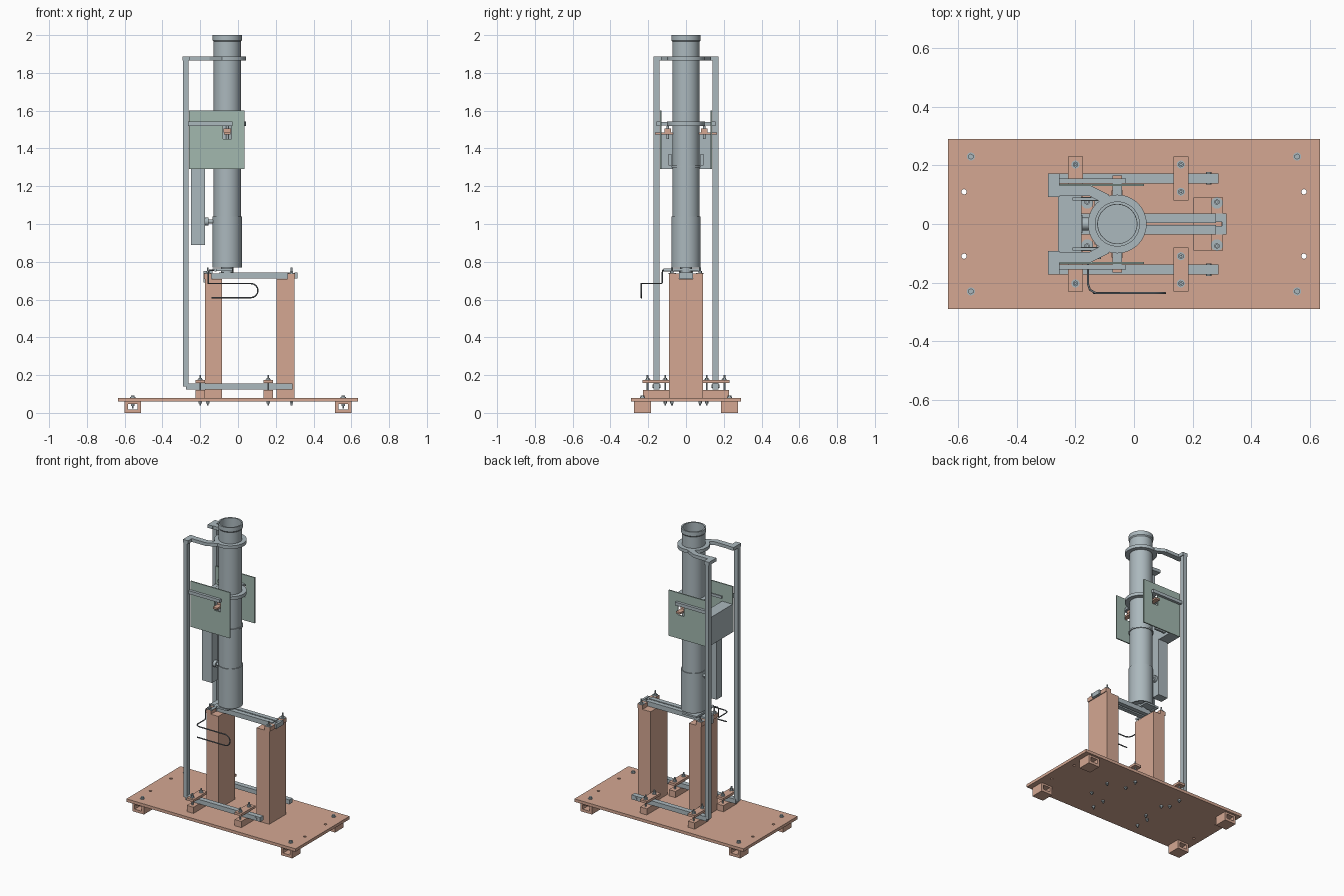
import bpy, bmesh, math
from mathutils import Vector, Matrix

if "Cube" in bpy.data.objects:
    bpy.data.objects.remove(bpy.data.objects["Cube"])


def material(name, rgb):
    m = bpy.data.materials.new(name)
    m.diffuse_color = (*rgb, 1)
    m.use_nodes = True
    m.node_tree.nodes["Principled BSDF"].inputs["Base Color"].default_value = m.diffuse_color
    return m


WOOD = material("wood", (0.66, 0.39, 0.29))
STEEL = material("steel", (0.41, 0.48, 0.51))
GREEN = material("green_sheet", (0.36, 0.48, 0.43))
DARK = material("dark_pipe", (0.15, 0.17, 0.19))
TX = -0.057  # tube axis


def finish(name, bm, mat, smooth=False):
    bmesh.ops.recalc_face_normals(bm, faces=bm.faces[:])
    me = bpy.data.meshes.new(name)
    bm.to_mesh(me)
    bm.free()
    ob = bpy.data.objects.new(name, me)
    bpy.context.collection.objects.link(ob)
    me.materials.append(mat)
    if smooth:
        bpy.ops.object.select_all(action='DESELECT')
        bpy.context.view_layer.objects.active = ob
        ob.select_set(True)
        bpy.ops.object.shade_smooth_by_angle()
    return ob


def box(name, x0, x1, y0, y1, z0, z1, mat=STEEL):
    bm = bmesh.new()
    m = Matrix.Translation(((x0 + x1) / 2, (y0 + y1) / 2, (z0 + z1) / 2)) @ Matrix.Diagonal(
        (abs(x1 - x0), abs(y1 - y0), abs(z1 - z0), 1))
    bmesh.ops.create_cube(bm, size=1, matrix=m)
    return finish(name, bm, mat)


def rod(name, a, b, r, mat=STEEL, n=16):
    a, b = Vector(a), Vector(b)
    d = b - a
    m = Matrix.Translation((a + b) / 2) @ d.to_track_quat('Z', 'Y').to_matrix().to_4x4()
    bm = bmesh.new()
    bmesh.ops.create_cone(bm, cap_ends=True, segments=n, radius1=r, radius2=r,
                          depth=d.length, matrix=m)
    return finish(name, bm, mat, n > 6)


def lathe(name, pts, mat=STEEL, closed=True, n=64):
    # spin an (r, z) profile around the tube axis
    bm = bmesh.new()
    vs = [bm.verts.new((TX + r, 0, z)) for r, z in pts]
    es = [bm.edges.new(p) for p in zip(vs, vs[1:] + vs[:1] if closed else vs[1:])]
    bmesh.ops.spin(bm, geom=vs + es, cent=(TX, 0, 0), axis=(0, 0, 1),
                   angle=math.tau, steps=n)
    bmesh.ops.remove_doubles(bm, verts=bm.verts[:], dist=1e-5)
    return finish(name, bm, mat, True)


def prism(name, pts, z0, z1, mat=STEEL):
    bm = bmesh.new()
    f = bm.faces.new([bm.verts.new((x, y, z0)) for x, y in pts])
    g = bmesh.ops.extrude_face_region(bm, geom=[f])['geom']
    bmesh.ops.translate(bm, vec=(0, 0, z1 - z0),
                        verts=[v for v in g if isinstance(v, bmesh.types.BMVert)])
    return finish(name, bm, mat)


def cut(ob, cutter):
    mod = ob.modifiers.new("cut", 'BOOLEAN')
    mod.object, mod.operation, mod.solver = cutter, 'DIFFERENCE', 'EXACT'
    bpy.context.view_layer.objects.active = ob
    bpy.ops.object.modifier_apply(modifier=mod.name)
    bpy.data.objects.remove(cutter)


def bolt(name, x, y, z0, z1, nut):
    # threaded rod with washer and hex nut, plus a nut under the base
    rod(name + "_rod", (x, y, z0), (x, y, z1), 0.005, n=12)
    rod(name + "_washer", (x, y, nut), (x, y, nut + 0.003), 0.014)
    rod(name + "_nut", (x, y, nut + 0.003), (x, y, nut + 0.012), 0.010, n=6)
    if z0 < 0.06:
        rod(name + "_lower_nut", (x, y, 0.05), (x, y, 0.06), 0.010, n=6)


# base board with four through holes, feet and foot bolts
base = box("base_board", -0.635, 0.635, -0.29, 0.29, 0.06, 0.08, WOOD)
for sx in (-1, 1):
    for sy in (-1, 1):
        cut(base, rod("hole", (sx * 0.58, sy * 0.11, 0), (sx * 0.58, sy * 0.11, 0.2), 0.009))
        x, y = sx * 0.557, sy * 0.23
        foot = box("foot", x - 0.043, x + 0.043, y - 0.045, y + 0.045, 0, 0.06, WOOD)
        cut(foot, box("slot", x - 0.026, x + 0.026, y - 0.1, y + 0.1, 0.018, 0.048))
        bolt("foot_bolt", x, y, 0.022, 0.093, 0.08)
        rod("foot_nut", (x, y, 0.036), (x, y, 0.047), 0.010, n=6)

# timber columns with lugs, tie rods and washers
for x0, x1, bx in ((-0.175, -0.085, -0.16), (0.203, 0.298, 0.283)):
    box("column", x0, x1, -0.09, 0.09, 0.08, 0.71, WOOD)
    for s in (-1, 1):
        box("column_lug", bx - 0.02, bx + 0.02, s * 0.036, s * 0.09, 0.71, 0.738, WOOD)
        bolt("column_bolt", bx, s * 0.075, 0.04, 0.77, 0.738)
        rod("column_washer", (bx, s * 0.072, 0.736), (bx, s * 0.072, 0.741), 0.02)

# paired beam across the columns
for s in (-1, 1):
    box("cross_beam", -0.175, 0.30, s * 0.006, s * 0.035, 0.712, 0.738)
    box("beam_flange", -0.1, 0.28, s * 0.004, s * 0.035, 0.738, 0.744)
box("beam_end_plate", 0.30, 0.315, -0.036, 0.036, 0.712, 0.742)
box("beam_end_block", -0.182, -0.135, -0.036, 0.036, 0.69, 0.75)

# side frames: lower rails, clamps, posts and top arms
for s in (-1, 1):
    box("lower_rail", -0.275, 0.288, s * 0.139, s * 0.173, 0.125, 0.155)
    rod("rail_pin", (0.255, s * 0.135, 0.14), (0.255, s * 0.177, 0.14), 0.009)
    box("post", -0.29, -0.262, s * 0.141, s * 0.171, 0.14, 1.88)
    for x in (-0.2, 0.16):
        box("clamp_base", x - 0.025, x + 0.025, s * 0.08, s * 0.228, 0.08, 0.122, WOOD)
        box("clamp_plate", x - 0.026, x + 0.026, s * 0.08, s * 0.23, 0.157, 0.173, WOOD)
        for y in (0.11, 0.203):
            bolt("clamp_bolt", x, s * y, 0.04, 0.2, 0.173)
    box("post_cap", -0.293, -0.255, s * 0.092, s * 0.172, 1.866, 1.888)
    prism("top_arm", [(-0.275, s * 0.132), (-0.15, s * 0.132), (-0.085, s * 0.1),
                      (-0.085, s * 0.078), (-0.12, s * 0.078), (-0.15, s * 0.095),
                      (-0.275, s * 0.095)], 1.866, 1.888)

# main tube: open top with collar, wider lower sleeve
lathe("main_tube", [(0, 0.80), (0, 0.775), (0.072, 0.775), (0.072, 1.965), (0.077, 1.972),
                    (0.077, 2.0), (0.067, 2.0), (0.066, 0.80)], closed=False)
lathe("lower_sleeve", [(0.07, 0.77), (0.077, 0.77), (0.077, 1.04), (0.07, 1.04)])
for z in (1.866, 1.52):
    lathe("guide_ring", [(0.072, z), (0.1, z), (0.1, z + 0.022), (0.072, z + 0.022)])
lathe("tube_band", [(0.07, 1.30), (0.078, 1.30), (0.078, 1.31), (0.07, 1.31)])

# sheet side panels with windows, slide bars and pivots
for s in (-1, 1):
    panel = box("side_panel", -0.26, 0.034, s * 0.129, s * 0.137, 1.29, 1.60, GREEN)
    cut(panel, box("window", -0.08, -0.035, s * 0.1, s * 0.17, 1.45, 1.535))
    box("slide_bar", -0.262, -0.028, s * 0.138, s * 0.156, 1.52, 1.542)
    box("ring_stub", -0.073, -0.041, s * 0.095, s * 0.15, 1.522, 1.540)
    box("pivot_plate", -0.073, -0.041, s * 0.07, s * 0.165, 1.473, 1.485, WOOD)
    box("pivot_block", -0.076, -0.038, s * 0.08, s * 0.115, 1.485, 1.505, WOOD)
    rod("pivot_pin", (TX, s * 0.097, 1.45), (TX, s * 0.097, 1.52), 0.007)
    box("inner_bracket", -0.2, -0.1, s * 0.078, s * 0.092, 1.31, 1.37)
    box("inner_arm", -0.21, -0.1, s * 0.08, s * 0.09, 1.522, 1.54)

# rear housing and hanging box with connector
box("rear_housing", -0.26, -0.18, -0.13, 0.13, 1.29, 1.48)
box("hanging_box", -0.25, -0.175, -0.03, 0.03, 0.89, 1.29)
rod("connector_stem", (-0.176, 0, 1.013), (-0.13, 0, 1.013), 0.01)
rod("connector_collar", (-0.176, 0, 1.013), (-0.155, 0, 1.013), 0.022)

# outlet under the tube
rod("outlet_boss", (TX, 0, 0.742), (TX, 0, 0.772), 0.032)
box("outlet_plate", -0.135, -0.03, -0.07, 0.08, 0.752, 0.764)
rod("outlet_pipe", (-0.12, -0.12, 0.756), (-0.12, 0.08, 0.756), 0.008)

# bent drain pipe
arc = [(0.068 + 0.0375 * math.sin(t * math.pi / 8), -0.236,
        0.6475 + 0.0375 * math.cos(t * math.pi / 8)) for t in range(9)]
path = [(-0.12, -0.11, 0.756), (-0.15, -0.122, 0.756), (-0.157, -0.125, 0.745),
        (-0.157, -0.125, 0.69), (-0.157, -0.13, 0.685), (-0.157, -0.205, 0.685),
        (-0.15, -0.225, 0.685), (-0.13, -0.236, 0.685)] + arc + [(-0.14, -0.236, 0.61)]
cu = bpy.data.curves.new("drain_pipe", 'CURVE')
cu.dimensions = '3D'
cu.bevel_depth, cu.bevel_resolution, cu.use_fill_caps = 0.004, 2, True
sp = cu.splines.new('POLY')
sp.points.add(len(path) - 1)
for p, c in zip(sp.points, path):
    p.co = (*c, 1)
cu.materials.append(DARK)
bpy.context.collection.objects.link(bpy.data.objects.new("drain_pipe", cu))
